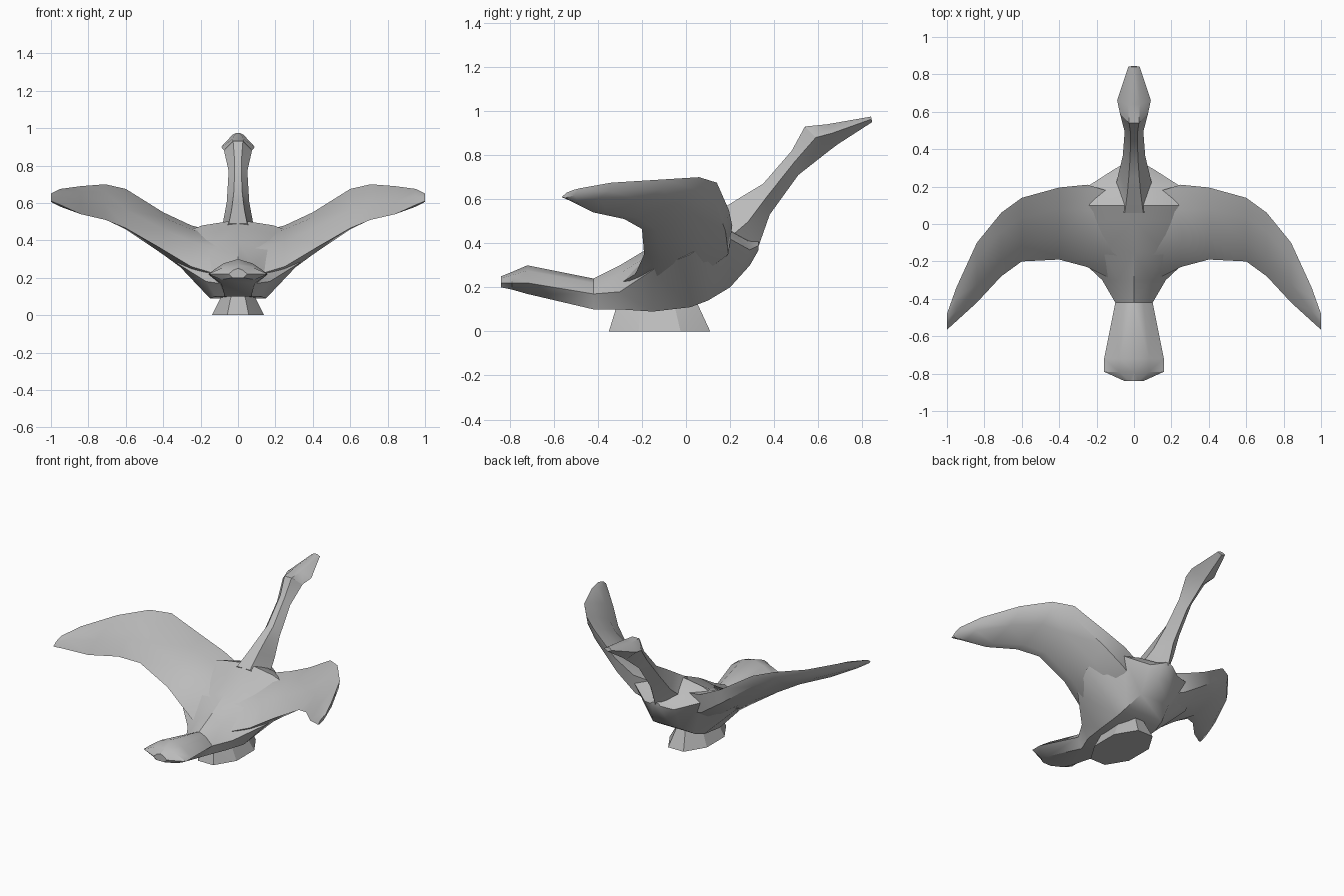
import bpy
import bmesh
import math
from mathutils import Vector

if "Cube" in bpy.data.objects:
    bpy.data.objects.remove(bpy.data.objects["Cube"])

grey = bpy.data.materials.new("stone grey")
grey.use_nodes = True
COLOUR = (0.5, 0.5, 0.5, 1)
grey.diffuse_color = COLOUR
grey.node_tree.nodes["Principled BSDF"].inputs["Base Color"].default_value = COLOUR


def loft(name, rings, smooth_angle=35):
    """Skin a list of equal-length point rings and cap both ends."""
    bm = bmesh.new()
    loops = [[bm.verts.new(point) for point in ring] for ring in rings]
    count = len(loops[0])
    for first, second in zip(loops, loops[1:]):
        for i in range(count):
            j = (i + 1) % count
            bm.faces.new((first[i], first[j], second[j], second[i]))
    bm.faces.new(loops[0])
    bm.faces.new(loops[-1])
    bmesh.ops.triangulate(bm, faces=bm.faces[:])
    bmesh.ops.recalc_face_normals(bm, faces=bm.faces[:])
    mesh = bpy.data.meshes.new(name)
    bm.to_mesh(mesh)
    bm.free()
    mesh.materials.append(grey)
    obj = bpy.data.objects.new(name, mesh)
    bpy.context.collection.objects.link(obj)
    bpy.ops.object.select_all(action="DESELECT")
    obj.select_set(True)
    bpy.context.view_layer.objects.active = obj
    bpy.ops.object.shade_smooth_by_angle(angle=math.radians(smooth_angle))
    return obj


def body_ring(y, width, keel, bottom, side, top):
    """Seven-sided section: ridge, shoulders, sides and a flat keel."""
    shoulder = side + (top - side) * 0.7
    half = [(width * 0.5, shoulder), (width, side), (keel, bottom)]
    return ([(0, y, top)] + [(x, y, z) for x, z in half]
            + [(-x, y, z) for x, z in reversed(half)])


def neck_ring(top_y, top_z, bottom_y, bottom_z, width):
    """Five-sided section with a flat back and a sharp throat."""
    top = Vector((0, top_y, top_z))
    bottom = Vector((0, bottom_y, bottom_z))
    middle = top.lerp(bottom, 0.45)
    across = Vector((width, 0, 0))
    return [top + across * 0.35, middle + across, bottom,
            middle - across, top - across * 0.35]


def wing_ring(side, x, lead_y, lead_z, trail_y, trail_z, depth):
    """Tilted section with a full, flattened top and a deep underside."""
    lead = Vector((side * x, lead_y, lead_z))
    trail = Vector((side * x, trail_y, trail_z))
    down = Vector((0, 0, -depth))
    return [lead, lead.lerp(trail, 0.3) - down * 0.3,
            lead.lerp(trail, 0.7) - down * 0.45, trail,
            lead.lerp(trail, 0.8) + down * 0.6,
            lead.lerp(trail, 0.3) + down,
            lead.lerp(trail, 0.04) + down * 0.8]


# Body with the tail fan behind, wide hull and the breast rim in front
body_sections = [
    (-.84, .05, .03, .2, .22, .25),
    (-.79, .16, .09, .19, .22, .27),
    (-.72, .16, .09, .17, .22, .3),
    (-.42, .1, .07, .1, .17, .24),
    (-.3, .17, .12, .1, .18, .3),
    (-.15, .33, .15, .09, .28, .39),
    (.02, .4, .15, .11, .35, .47),
    (.1, .38, .14, .14, .41, .51),
    (.2, .25, .11, .2, .42, .47),
    (.29, .11, .05, .3, .37, .42),
    (.33, .04, .02, .37, .39, .41),
]
loft("body_and_tail", [body_ring(*s) for s in body_sections])

# Neck and head
neck_sections = [
    (.06, .49, .15, .3, .14),
    (.17, .56, .23, .26, .1),
    (.25, .61, .32, .36, .08),
    (.35, .67, .38, .53, .06),
    (.48, .82, .51, .71, .05),
    (.54, .93, .65, .82, .075),
    (.64, .94, .69, .85, .09),
    (.84, .975, .845, .95, .03),
]
loft("neck_and_head", [neck_ring(*s) for s in neck_sections])

# Wings, swept back with the leading edge raised
wing_sections = [
    (.05, .15, .43, -.33, .2, .18),
    (.25, .21, .48, -.23, .26, .15),
    (.4, .195, .55, -.19, .35, .11),
    (.6, .14, .675, -.2, .465, .08),
    (.71, .06, .7, -.28, .51, .06),
    (.84, -.1, .69, -.42, .54, .05),
    (.95, -.34, .675, -.52, .59, .045),
    (1, -.48, .65, -.565, .61, .02),
]
for name, side in (("left_wing", 1), ("right_wing", -1)):
    loft(name, [wing_ring(side, *s) for s in wing_sections])


# Eight-sided flared foot
def foot_ring(z, half_x, half_y, centre_y):
    angles = [math.tau * (i + 0.5) / 8 for i in range(8)]
    scale = 1 / math.cos(math.pi / 8)
    return [(half_x * scale * math.cos(a), centre_y + half_y * scale * math.sin(a), z)
            for a in angles]


loft("foot", [foot_ring(0, .14, .23, -.12), foot_ring(.13, .075, .18, -.13)], 20)
